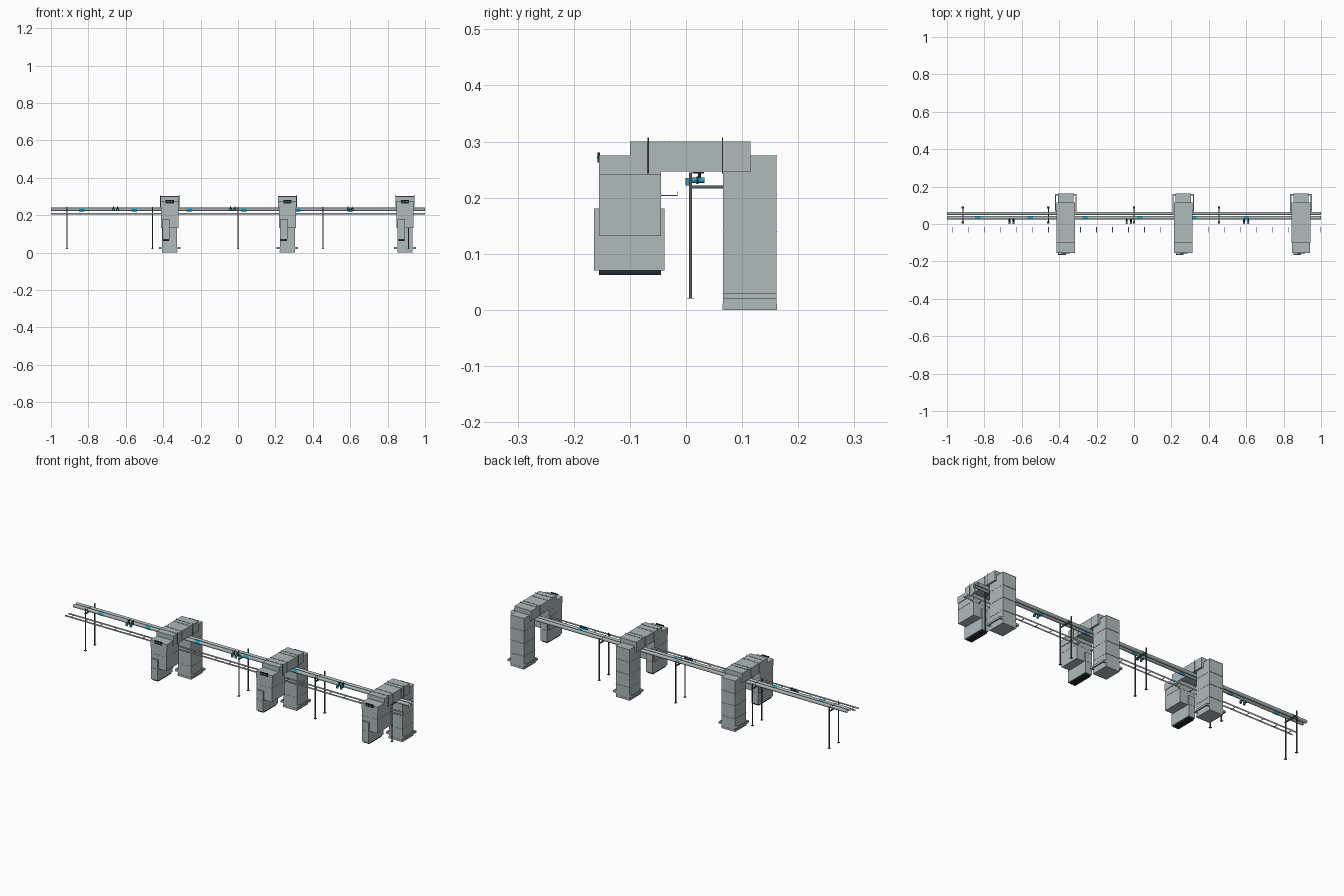
import bpy, bmesh, math
from mathutils import Vector

if "Cube" in bpy.data.objects:
    bpy.data.objects.remove(bpy.data.objects["Cube"])


def material(name, rgb):
    m = bpy.data.materials.new(name)
    m.diffuse_color = (*rgb, 1)
    m.use_nodes = True
    m.node_tree.nodes["Principled BSDF"].inputs["Base Color"].default_value = m.diffuse_color
    return m


GREY = material("panel grey", (0.43, 0.495, 0.505))
STEEL = material("pipe steel", (0.40, 0.45, 0.46))
DARK = material("dark steel", (0.09, 0.105, 0.11))
BLACK = material("black", (0.015, 0.022, 0.028))
TEAL = material("teal", (0.02, 0.34, 0.48))
WHITE = material("pale grey", (0.6, 0.65, 0.66))


def box(name, x, y, z, mat):
    """Box from (min, max) ranges."""
    bm = bmesh.new()
    bmesh.ops.create_cube(bm, size=1)
    for v in bm.verts:
        v.co = [r[0] + (c + 0.5) * (r[1] - r[0]) for c, r in zip(v.co, (x, y, z))]
    return finish(name, bm, mat)


def rod(name, a, b, r, mat, sides=12, caps=True):
    """Cylinder between two points."""
    a, b = Vector(a), Vector(b)
    bm = bmesh.new()
    bmesh.ops.create_cone(bm, cap_ends=caps, segments=sides, radius1=r, radius2=r,
                          depth=(b - a).length)
    rot = Vector((0, 0, 1)).rotation_difference(b - a).to_matrix()
    for v in bm.verts:
        v.co = rot @ v.co + (a + b) / 2
    for f in bm.faces:
        f.smooth = len(f.verts) == 4
    for e in bm.edges:
        e.smooth = all(len(f.verts) == 4 for f in e.link_faces)
    return finish(name, bm, mat)


def finish(name, bm, mat):
    me = bpy.data.meshes.new(name)
    bm.to_mesh(me)
    bm.free()
    me.materials.append(mat)
    ob = bpy.data.objects.new(name, me)
    bpy.context.collection.objects.link(ob)
    return ob


def around(c, w):
    return (c - w / 2, c + w / 2)


# Arch-shaped machines straddling the line
for cx in (-0.365, 0.264, 0.893):
    box("rear_column", around(cx, 0.08), (0.066, 0.161), (0, 0.275), GREY)
    box("column_base", around(cx, 0.082), (0.065, 0.162), (0, 0.011), GREY)
    for z in (0.07, 0.139, 0.206, 0.2747):
        box("column_flange", around(cx, 0.082), (0.065, 0.163), around(z, 0.0006), GREY)
    # open foot frames on both sides of the column
    for s in (-1, 1):
        box("foot_bar", around(cx + s * 0.055, 0.006), (0.066, 0.161), (0.02, 0.03), GREY)
        for y in (0.07, 0.157):
            box("foot_arm", around(cx + s * 0.047, 0.016), around(y, 0.008), (0.02, 0.03), GREY)
    # bridge with its joint flanges
    box("bridge", around(cx, 0.10), (-0.10, 0.115), (0.247, 0.30), GREY)
    for y in (-0.067, -0.03, 0.042, 0.065):
        box("bridge_flange", around(cx, 0.102), around(y, 0.0006), (0.2465, 0.3015), GREY)
    for y in (-0.067, 0.065):
        for s in (-1, 1):
            rod("bridge_bolt", (cx + s * 0.05, y, 0.243), (cx + s * 0.05, y, 0.307), 0.0012, DARK, 6)
    # front cabinet, with a deeper half hanging below
    box("front_cabinet", around(cx, 0.092), (-0.155, -0.045), (0.132, 0.247), GREY)
    box("cabinet_head", around(cx, 0.098), (-0.155, -0.045), (0.24, 0.275), GREY)
    box("cabinet_flange", around(cx, 0.094), (-0.156, -0.044), around(0.206, 0.0006), GREY)
    box("lower_cabinet", (cx - 0.039, cx), (-0.164, -0.038), (0.07, 0.181), GREY)
    box("lower_cabinet_flange", (cx - 0.04, cx + 0.001), (-0.165, -0.037),
        around(0.132, 0.0006), GREY)
    box("cabinet_sole", (cx - 0.036, cx - 0.003), (-0.155, -0.045), (0.062, 0.07), BLACK)
    # display panel
    box("display", around(cx, 0.044), (-0.158, -0.153), (0.263, 0.280), BLACK)
    for s in (-1, 1):
        box("display_screen", around(cx + s * 0.009, 0.006), (-0.1585, -0.157),
            (0.270, 0.273), WHITE)

# Twin open pipes along the whole length
for y in (0.033, 0.056):
    rod("pipe", (-1, y, 0.231), (1, y, 0.231), 0.009, STEEL, 16, False)

# Support frames
for x in (-0.915, -0.458, 0, 0.455, 0.912):
    for y in (0.008, 0.088):
        box("post", around(x, 0.0045), around(y, 0.005), (0.02, 0.245), DARK)
        box("post_foot", around(x, 0.012), around(y, 0.012), (0.02, 0.0215), DARK)
    box("cross_beam", around(x, 0.005), (0.005, 0.091), (0.216, 0.222), DARK)
    for y in (0.033, 0.056):
        rod("pipe_clamp", (x - 0.003, y, 0.231), (x + 0.003, y, 0.231), 0.0102, DARK, 16, False)

# Shallow cable ladder in front of the pipes
for y in (-0.0445, -0.0155):
    box("ladder_rail", (-1, 1), around(y, 0.0007), (0.203, 0.211), STEEL)
for i in range(24):
    x = -0.97 + i * 0.0855
    box("ladder_rung", around(x, 0.003), (-0.0445, -0.0155), (0.2025, 0.2045), STEEL)

# Teal couplings on the pipes
for x in (-0.835, -0.555, -0.26, 0.03, 0.32, 0.60):
    rod("coupling", (x - 0.015, 0.033, 0.231), (x + 0.015, 0.033, 0.231), 0.0102, TEAL, 16, False)

# Branch valves in pairs
for x in (-0.655, -0.028, 0.60):
    for s in (-1, 1):
        vx = x + s * 0.011
        rod("valve_branch", (vx, 0.033, 0.231), (vx, 0.006, 0.231), 0.005, TEAL)
        rod("valve_outlet", (vx, 0.005, 0.235), (vx, 0.005, 0.222), 0.006, TEAL)
        rod("valve_collar", (vx, 0.022, 0.231), (vx, 0.019, 0.231), 0.007, BLACK)
        rod("valve_stem", (vx, 0.024, 0.231), (vx, 0.024, 0.245), 0.0025, BLACK, 8)
        box("valve_handle", around(vx, 0.005), (0.012, 0.032), (0.243, 0.246), BLACK)
